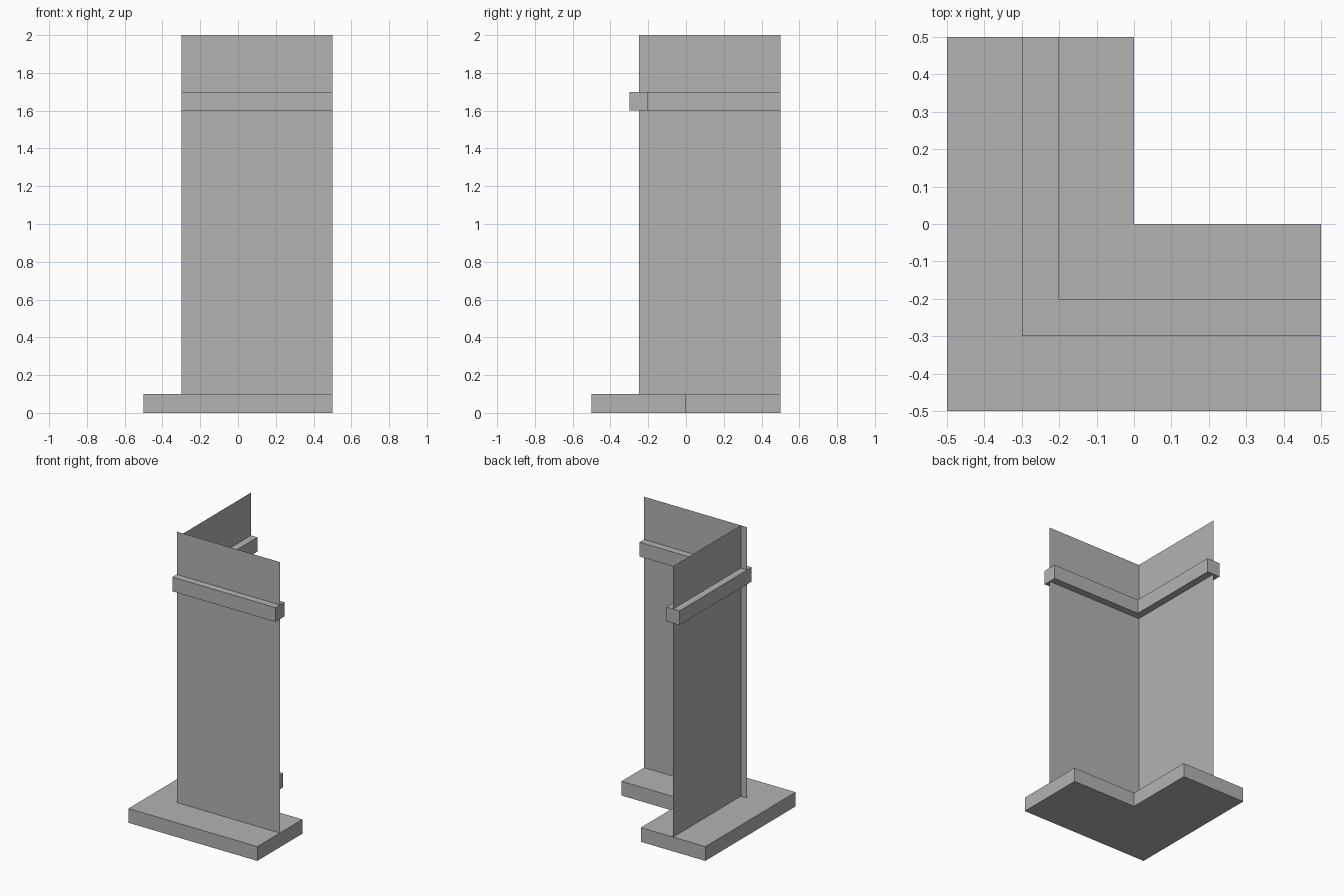
import bpy
import bmesh

cube = bpy.data.objects.get("Cube")
if cube:
    bpy.data.objects.remove(cube, do_unlink=True)

grey = bpy.data.materials.new("stone_grey")
grey.use_nodes = True
colour = (0.45, 0.45, 0.45, 1)
grey.diffuse_color = colour
grey.node_tree.nodes["Principled BSDF"].inputs["Base Color"].default_value = colour


def extruded(name, points, offset, fix_normals=True):
    """Sweep a flat outline by an offset; an open pair of points makes a sheet."""
    mesh = bpy.data.meshes.new(name)
    bm = bmesh.new()
    verts = [bm.verts.new(p) for p in points]
    if len(verts) == 2:
        swept = [bm.edges.new(verts)]
        bmesh.ops.extrude_edge_only(bm, edges=swept)
    else:
        swept = [bm.faces.new(verts)]
        bmesh.ops.extrude_face_region(bm, geom=swept, use_keep_orig=True)
    originals = set(verts)
    bmesh.ops.translate(bm, verts=[v for v in bm.verts if v not in originals], vec=offset)
    if len(points) > 2:
        bmesh.ops.recalc_face_normals(bm, faces=bm.faces)
    else:
        # Sheets face the outer sides of the corner
        bm.normal_update()
        for face in bm.faces:
            if face.normal.x + face.normal.y > 0:
                face.normal_flip()
    bm.to_mesh(mesh)
    bm.free()
    mesh.materials.append(grey)
    obj = bpy.data.objects.new(name, mesh)
    bpy.context.collection.objects.link(obj)
    return obj


def corner_slab(name, outer, inner, bottom, height):
    """L-shaped slab running along the front and the right-hand side."""
    end = 0.5
    outline = [(outer, outer), (end, outer), (end, inner),
               (inner, inner), (inner, end), (outer, end)]
    return extruded(name, [(x, y, bottom) for x, y in outline], (0, 0, height))


# Floor and wall trim
corner_slab("floor", -0.5, 0, 0, 0.1)
corner_slab("wall_trim", -0.3, -0.2, 1.6, 0.1)

# Thin wall sheets; the front one runs slightly past the corner
extruded("front_wall", [(-0.3, -0.25, 0.1), (0.5, -0.25, 0.1)], (0, 0, 1.9))
extruded("side_wall", [(-0.25, -0.25, 0.1), (-0.25, 0.5, 0.1)], (0, 0, 1.9))
